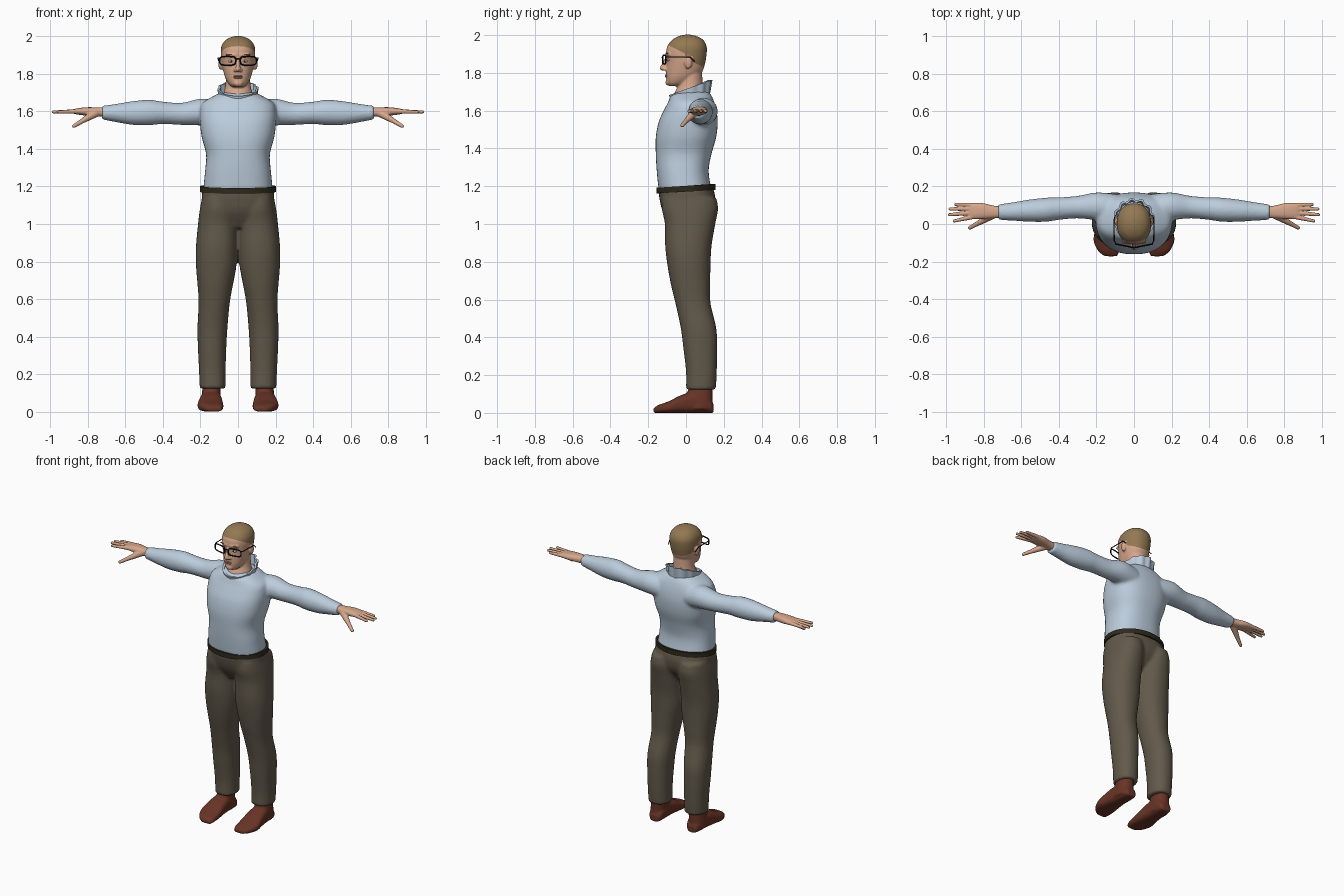
import bpy, bmesh, math
from mathutils import Vector, Matrix

cube = bpy.data.objects.get("Cube")
if cube:
    bpy.data.objects.remove(cube, do_unlink=True)


def material(name, *srgb):
    m = bpy.data.materials.new(name)
    m.use_nodes = True
    col = [(c / 255) ** 2.2 for c in srgb] + [1]
    m.diffuse_color = col
    m.node_tree.nodes["Principled BSDF"].inputs["Base Color"].default_value = col
    return m


SKIN = material("skin", 212, 165, 138)
HAIR = material("brown hair", 146, 120, 84)
SHIRT = material("pale blue cloth", 186, 203, 219)
TROUSER = material("olive brown cloth", 98, 90, 76)
BELT = material("dark belt leather", 50, 45, 34)
SHOE = material("red brown leather", 104, 55, 42)
BLACK = material("black frame", 22, 22, 22)
WHITE = material("eye white", 222, 216, 206)
LIP = material("lip", 184, 128, 112)


def catmull(a, b, c, d, t):
    return [0.5 * (2 * q + (r - p) * t + (2 * p - 5 * q + 4 * r - s) * t * t
                   + (3 * q - p - 3 * r + s) * t ** 3) for p, q, r, s in zip(a, b, c, d)]


def loft(bm, rings, axis="z", power=2.2, seg=40, sub=5):
    """Rings are (position, low, high, low, high) bounds across the other two axes."""
    n = len(rings)
    dense = []
    for i in range(n - 1):
        quad = [rings[max(0, min(n - 1, i + k))] for k in (-1, 0, 1, 2)]
        dense += [catmull(*quad, k / sub) for k in range(sub)]
    dense.append(rings[-1])
    loops = []
    for p, a0, a1, b0, b1 in dense:
        loop = []
        for k in range(seg):
            t = math.tau * k / seg
            c, s = math.cos(t), math.sin(t)
            u = (a0 + a1) / 2 + (a1 - a0) / 2 * math.copysign(abs(c) ** (2 / power), c)
            v = (b0 + b1) / 2 + (b1 - b0) / 2 * math.copysign(abs(s) ** (2 / power), s)
            loop.append(bm.verts.new({"z": (u, v, p), "x": (p, u, v), "y": (u, p, v)}[axis]))
        loops.append(loop)
    for lo, hi in zip(loops, loops[1:]):
        for k in range(seg):
            j = (k + 1) % seg
            bm.faces.new((lo[k], lo[j], hi[j], hi[k]))
    bm.faces.new(loops[0])
    bm.faces.new(loops[-1])


def ball(bm, centre, size):
    bmesh.ops.create_uvsphere(bm, u_segments=20, v_segments=12, radius=1,
                              matrix=Matrix.Translation(centre) @ Matrix.Diagonal((*size, 1)))


def limb(bm, p, q, r1, r2):
    p, q = Vector(p), Vector(q)
    turn = (q - p).to_track_quat("Z", "Y").to_matrix().to_4x4()
    bmesh.ops.create_cone(bm, cap_ends=True, segments=16, radius1=r1, radius2=r2, depth=(q - p).length,
                          matrix=Matrix.Translation((p + q) / 2) @ turn)
    ball(bm, p, (r1,) * 3)
    ball(bm, q, (r2,) * 3)


def finish(name, bm, mats, voxel=0, smooth=3):
    """Turn a bmesh into an object, optionally fusing its pieces into one skin."""
    bmesh.ops.recalc_face_normals(bm, faces=bm.faces)
    me = bpy.data.meshes.new(name)
    bm.to_mesh(me)
    bm.free()
    ob = bpy.data.objects.new(name, me)
    bpy.context.collection.objects.link(ob)
    if voxel:
        mod = ob.modifiers.new("fuse", "REMESH")
        mod.mode, mod.voxel_size = "VOXEL", voxel
        mod = ob.modifiers.new("soften", "SMOOTH")
        mod.factor, mod.iterations = 0.5, smooth
        dg = bpy.context.evaluated_depsgraph_get()
        me = bpy.data.meshes.new_from_object(ob.evaluated_get(dg))
        ob.modifiers.clear()
        ob.data = me
    me.materials.clear()
    for m in mats:
        me.materials.append(m)
    for f in me.polygons:
        f.use_smooth = True
    me.set_sharp_from_angle(angle=math.radians(50))
    return ob


def band(name, mat, cy, rx, ry, thick, bottom, top, flare=0, ruffle=0, seg=96):
    """Closed strip round the body; bottom and top are (front, back) heights."""
    bm = bmesh.new()
    cols = []
    for k in range(seg):
        t = math.tau * k / seg
        back = (1 + math.sin(t)) / 2
        wave = ruffle * back * math.sin(12 * t)
        col = []
        for grow, (f, b) in ((0, bottom), (thick, bottom), (thick + flare + wave, top), (flare + wave, top)):
            col.append(bm.verts.new(((rx + grow) * math.cos(t), cy + (ry + grow) * math.sin(t),
                                     f + (b - f) * back)))
        cols.append(col)
    for k in range(seg):
        a, b = cols[k], cols[(k + 1) % seg]
        for i in range(4):
            j = (i + 1) % 4
            bm.faces.new((a[i], b[i], b[j], a[j]))
    return finish(name, bm, [mat])


def wire(name, points, radius, cyclic=False):
    cu = bpy.data.curves.new(name, "CURVE")
    cu.dimensions, cu.bevel_depth, cu.bevel_resolution = "3D", radius, 2
    sp = cu.splines.new("POLY")
    sp.points.add(len(points) - 1)
    for pt, co in zip(sp.points, points):
        pt.co = (*co, 1)
    sp.use_cyclic_u = cyclic
    cu.materials.append(BLACK)
    ob = bpy.data.objects.new(name, cu)
    bpy.context.collection.objects.link(ob)


SIDES = ((1, "left"), (-1, "right"))

# Shirt: trunk and both sleeves fused
bm = bmesh.new()
loft(bm, [(z, -w, w, f, b) for z, w, f, b in (
    (1.18, .186, -.145, .135), (1.28, .176, -.155, .12), (1.37, .170, -.16, .135), (1.46, .193, -.16, .16),
    (1.54, .203, -.145, .168), (1.60, .203, -.118, .162), (1.645, .19, -.095, .15),
    (1.68, .135, -.08, .135), (1.70, .095, -.05, .12))], power=2.4)
for s, _ in SIDES:
    loft(bm, [(s * x, *r) for x, *r in (
        (.10, .01, .16, 1.51, 1.66), (.2, .02, .168, 1.525, 1.668), (.3, .03, .15, 1.528, 1.646),
        (.4, .022, .142, 1.533, 1.652), (.47, .012, .14, 1.527, 1.662), (.56, .012, .13, 1.528, 1.655),
        (.65, .018, .115, 1.543, 1.64), (.725, .022, .105, 1.557, 1.63))], "x", 2)
finish("shirt", bm, [SHIRT], .01, 5)
band("collar", SHIRT, .022, .088, .092, .012, (1.655, 1.68), (1.682, 1.762), .008, .007)

# Trousers: hips and both legs fused
bm = bmesh.new()
loft(bm, [(z, -w, w, f, b) for z, w, f, b in (
    (1.19, .19, -.145, .145), (1.13, .194, -.14, .155), (1.06, .195, -.12, .14), (.98, .16, -.07, .08))],
    power=2.4)
for s, _ in SIDES:
    loft(bm, [(z, s * a, s * b, f, k) for z, a, b, f, k in (
        (1.14, .015, .192, -.125, .16), (1.08, .003, .203, -.128, .17), (1.0, .002, .213, -.112, .155),
        (.88, .003, .224, -.11, .135), (.78, .008, .224, -.098, .13), (.68, .026, .216, -.08, .128),
        (.58, .044, .21, -.056, .13), (.45, .056, .216, -.028, .16), (.35, .062, .214, -.015, .165),
        (.22, .066, .208, 0, .163), (.122, .066, .204, 0, .158))])
finish("trousers", bm, [TROUSER], .01, 4)
band("belt", BELT, 0, .188, .143, .014, (1.162, 1.18), (1.192, 1.212))

# Shoes
for s, side in SIDES:
    bm = bmesh.new()
    loft(bm, [(y, s * a, s * b, 0, h) for y, a, b, h in (
        (-.172, .09, .155, .025), (-.145, .08, .19, .042), (-.09, .078, .215, .062), (-.03, .083, .208, .092),
        (.03, .088, .2, .11), (.09, .09, .193, .1), (.13, .098, .183, .07), (.146, .115, .168, .045))],
        "y", 2.8)
    loft(bm, [(z, s * a, s * b, f, k) for z, a, b, f, k in (
        (.02, .09, .2, -.01, .142), (.08, .092, .195, 0, .14), (.15, .092, .185, .02, .14))])
    finish(side + "_shoe", bm, [SHOE], .006)

# Hands
for s, side in SIDES:
    bm = bmesh.new()
    loft(bm, [(s * x, *r) for x, *r in (
        (.69, .034, .092, 1.572, 1.622), (.75, .03, .098, 1.573, 1.622), (.81, .027, .112, 1.578, 1.622),
        (.865, .027, .112, 1.585, 1.615), (.882, .032, .106, 1.592, 1.608))], "x", 2.4)
    for y0, x1, y1 in ((.038, .958, .016), (.059, .984, .05), (.081, .98, .08), (.101, .95, .105)):
        limb(bm, (s * .86, y0, 1.6), (s * x1, y1, 1.597), .0125, .0085)
    limb(bm, (s * .76, .045, 1.59), (s * .82, .01, 1.555), .022, .015)
    limb(bm, (s * .82, .01, 1.555), (s * .875, -.02, 1.522), .014, .01)
    finish(side + "_hand", bm, [SKIN], .004, 2)

# Head with neck, nose, brow, chin and ears fused
bm = bmesh.new()
loft(bm, [(z, -w, w, f, b) for z, w, f, b in (
    (1.73, .028, -.086, -.03), (1.745, .048, -.1, .01), (1.775, .066, -.105, .055), (1.81, .077, -.105, .088),
    (1.86, .087, -.102, .103), (1.91, .092, -.105, .11), (1.945, .089, -.097, .108), (1.975, .072, -.073, .09),
    (1.993, .045, -.042, .06), (2.002, .015, -.01, .027))])
loft(bm, [(z, -w, w, f, b) for z, w, f, b in (
    (1.62, .09, -.07, .1), (1.68, .082, -.066, .095), (1.74, .067, -.04, .088), (1.82, .064, -.03, .085))],
    power=2)
limb(bm, (0, -.1, 1.878), (0, -.126, 1.825), .01, .013)
ball(bm, (0, -.095, 1.75), (.026, .014, .017))
for s, _ in SIDES:
    ball(bm, (s * .013, -.113, 1.82), (.011, .013, .009))
    limb(bm, (s * .015, -.1, 1.9), (s * .055, -.09, 1.9), .01, .009)
    ball(bm, (s * .093, .012, 1.855), (.012, .02, .034))
head = finish("head", bm, [SKIN, HAIR], .0055, 2)

# Hairline: clean cuts, then colour by region
bm = bmesh.new()
bm.from_mesh(head.data)
for co, no in (((0, -.09, 1.945), (0, .5, 1)), ((0, -.004, 1.88), (0, 1, 0)), ((0, 0, 1.87), (0, .4, 1))):
    bmesh.ops.bisect_plane(bm, geom=bm.verts[:] + bm.edges[:] + bm.faces[:], plane_co=co, plane_no=no)
for f in bm.faces:
    x, y, z = f.calc_center_median()
    ear = abs(x) > .086 and abs(y - .012) < .024 and z < 1.888
    line = 1.945 - .5 * (y + .09) if y < -.004 else 1.87 - .4 * y
    f.material_index = int(z > line and not ear)
bm.to_mesh(head.data)
bm.free()

# Face details
for name, mat, items in (
        ("eyes", WHITE, [((s * .037, -.092, 1.868), (.014, .009, .007)) for s in (1, -1)]),
        ("irises", BLACK, [((s * .037, -.0985, 1.868), (.005, .004, .005)) for s in (1, -1)]),
        ("eyebrows", HAIR, [((s * .04, -.097, 1.903), (.023, .008, .004)) for s in (1, -1)]),
        ("lips", LIP, [((0, -.102, 1.785 + d), (.023, .009, .005)) for d in (.003, -.005)])):
    bm = bmesh.new()
    for centre, size in items:
        ball(bm, centre, size)
    finish(name, bm, [mat])

# Glasses
for s, side in SIDES:
    rim = []
    for k in range(32):
        c, n = math.cos(math.tau * k / 32), math.sin(math.tau * k / 32)
        x = .055 + .042 * math.copysign(abs(c) ** .5, c)
        rim.append((s * x, -.126 + .2 * x, 1.87 + .023 * math.copysign(abs(n) ** .5, n)))
    wire(side + "_glasses_rim", rim, .004, True)
    wire(side + "_glasses_arm", [(s * .097, -.107, 1.884), (s * .105, -.09, 1.885), (s * .107, .02, 1.884),
                                 (s * .1, .045, 1.86)], .003)
wire("glasses_bridge", [(-.014, -.123, 1.878), (0, -.127, 1.882), (.014, -.123, 1.878)], .004)
